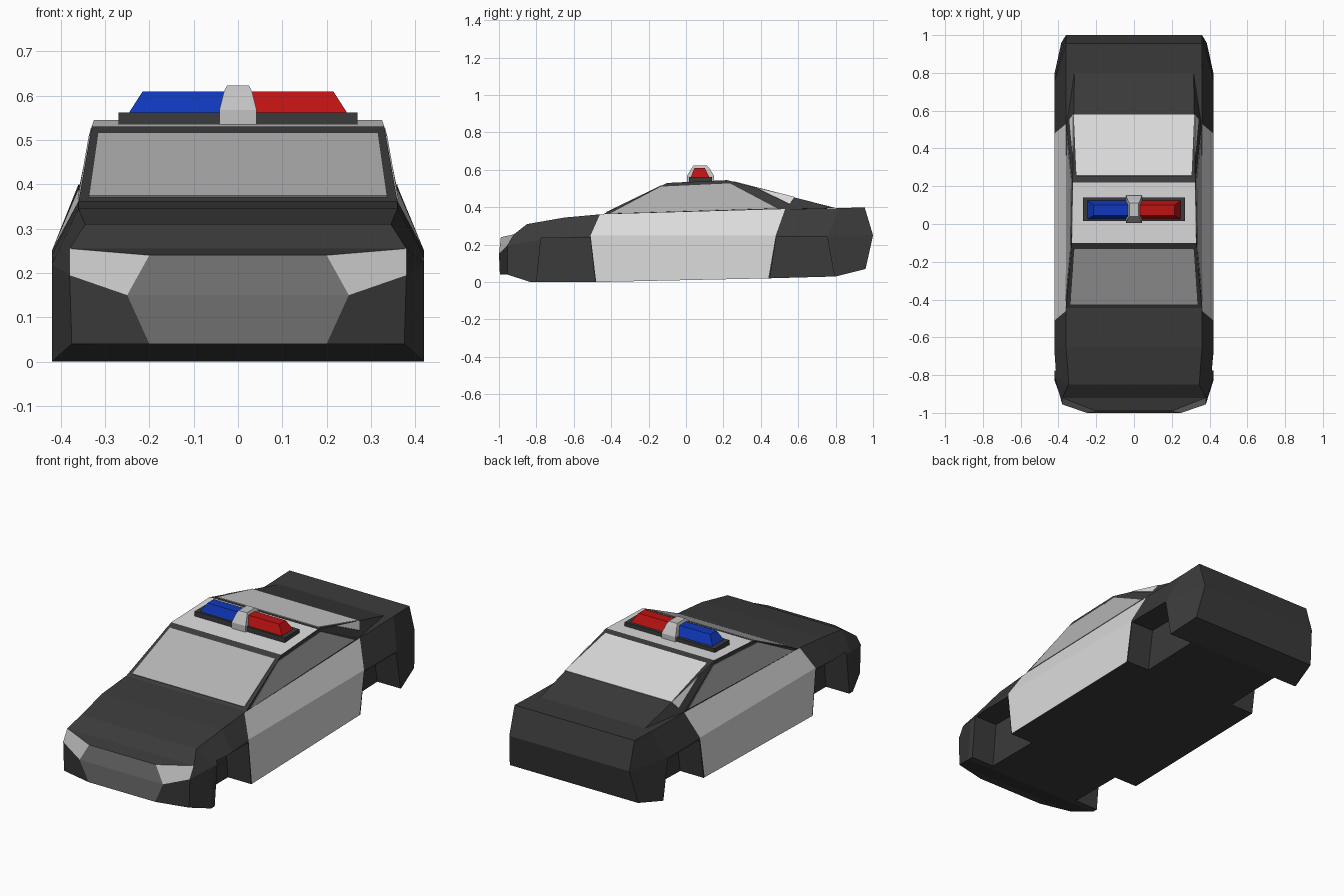
import bpy, bmesh
from mathutils import Vector as V

if "Cube" in bpy.data.objects:
    bpy.data.objects.remove(bpy.data.objects["Cube"])


def material(name, rgb):
    m = bpy.data.materials.new(name)
    m.diffuse_color = (*rgb, 1)
    m.use_nodes = True
    m.node_tree.nodes["Principled BSDF"].inputs["Base Color"].default_value = m.diffuse_color
    return m


DARK = material("black_paint", (.043, .043, .043))
WHITE = material("white_paint", (.72, .72, .72))
GLASS = material("grey_glass", (.45, .45, .45))
GRILLE = material("grille_grey", (.17, .17, .17))
LAMP = material("headlight_grey", (.54, .54, .54))
BLUE = material("blue_light", (.005, .04, .50))
RED = material("red_light", (.52, .006, .006))


def build(name, verts, faces, mats, indices=None):
    me = bpy.data.meshes.new(name)
    me.from_pydata([tuple(v) for v in verts], [], faces)
    for m in mats:
        me.materials.append(m)
    if indices:
        me.polygons.foreach_set("material_index", indices)
    bm = bmesh.new()
    bm.from_mesh(me)
    bmesh.ops.recalc_face_normals(bm, faces=bm.faces)
    bm.to_mesh(me)
    bm.free()
    ob = bpy.data.objects.new(name, me)
    bpy.context.collection.objects.link(ob)
    return ob


def loft(name, rings, mats, rule=lambda i, j: 0, cap=None):
    """Join closed rings of equal length; rule(i, j) gives the material."""
    n = len(rings[0])
    verts = [p for r in rings for p in r]
    faces, idx = [], []
    for i in range(len(rings) - 1):
        for j in range(n):
            k = (j + 1) % n
            faces.append((i*n + j, i*n + k, (i+1)*n + k, (i+1)*n + j))
            idx.append(rule(i, j))
    for base, mi in ((0, cap or 0), (len(verts) - n, 0)):
        if n == 6:      # bent end: lower and upper quads
            faces += [tuple(base + q for q in f) for f in ((0, 1, 4, 5), (1, 2, 3, 4))]
            idx += [mi, mi]
        else:
            faces.append(tuple(base + q for q in range(n)))
            idx.append(mi)
    return build(name, verts, faces, mats, idx)


def rect(x0, x1, y0, y1, z):
    return [(x0, y0, z), (x1, y0, z), (x1, y1, z), (x0, y1, z)]


# Lower body: half sections (bottom, widest, top edge), front to back
half = [
    [(.20, -.995, .04), (.25, -1, .15), (.20, -.99, .24)],
    [(.375, -.955, .04), (.38, -.955, .195), (.38, -.92, .255)],
    [(.42, -.83, 0), (.42, -.81, .22), (.345, -.85, .31)],
    [(.42, -.65, 0), (.42, -.65, .24), (.36, -.65, .345)],
    [(.42, -.48, 0), (.42, -.51, .25), (.36, -.46, .362)],
    [(.42, .44, .02), (.42, .48, .25), (.36, .53, .39)],
    [(.42, .80, .03), (.42, .76, .25), (.36, .82, .395)],
    [(.385, .96, .07), (.36, 1, .25), (.36, .955, .40)],
]
rings = [[(-x, y, z) for x, y, z in h] + h[::-1] for h in half]


def body_rule(i, j):
    if i == 4 and j in (0, 1, 3, 4):
        return 1        # white doors
    if i == 0 and j in (1, 3):
        return 3        # headlights
    return 0


body = loft("car_body", rings, [DARK, WHITE, GRILLE, LAMP], body_rule, cap=2)

# Wheel wells cut into each corner
wells = ((-.80, -.485, -.775, -.512, .235), (.445, .80, .483, .755, .24))
for n, (a, b, c, d, top) in enumerate(wells):
    for s in (-1, 1):
        x0, x1 = sorted((s * .28, s * .6))
        cutter = loft("wheel_well_cutter", [rect(x0, x1, a, b, -.005),
                                            rect(x0, x1, c, d, top)], [DARK])
        cutter.hide_render = True
        cutter.hide_set(True)
        mod = body.modifiers.new("wheel_well", 'BOOLEAN')
        mod.operation = 'DIFFERENCE'
        mod.solver = 'EXACT'
        mod.object = cutter

# Cabin shell
FRONT, ROOF_F, ROOF_R = V((.36, -.45, .36)), V((.33, -.10, .53)), V((.325, .22, .545))
TAIL, BELT = V((.315, .80, .396)), V((.356, .53, .39))
right = [FRONT, ROOF_F, ROOF_R, TAIL, BELT]


def flip(p):
    return V((-p.x, p.y, p.z))


build("cabin", right + [flip(p) for p in right],
      [(0, 5, 6, 1), (1, 6, 7, 2), (2, 7, 8, 3), (0, 1, 2, 4), (5, 9, 7, 6),
       (2, 3, 4), (7, 9, 8), (0, 4, 3, 8, 9, 5)],
      [DARK, WHITE], [0, 1, 0, 0, 0, 0, 0, 0])


def plate(name, pts, mat):
    """Thin pane lying just outside the shell."""
    pts = [V(p) for p in pts]
    mid = sum(pts, V()) / len(pts)
    nrm = (pts[1] - pts[0]).cross(pts[2] - pts[0]).normalized()
    if nrm.dot(mid - V((0, mid.y * .5, .2))) < 0:
        nrm = -nrm
    loft(name, [[p - nrm * .002 for p in pts], [p + nrm * .003 for p in pts]], [mat])


def on(quad, *uvs):
    a, b, c, d = quad
    return [a.lerp(b, u).lerp(d.lerp(c, u), v) for u, v in uvs]


# Windows
plate("windshield", on((flip(FRONT), FRONT, ROOF_F, flip(ROOF_F)),
                       (.03, .07), (.97, .07), (.975, .91), (.025, .91)), GLASS)
plate("rear_window", on((flip(TAIL), TAIL, ROOF_R, flip(ROOF_R)),
                        (0, .38), (1, .38), (.97, .94), (.03, .94)), WHITE)
side = on((FRONT, BELT, ROOF_R, ROOF_F), (.035, .03), (.965, .03), (.95, .89), (.02, .88))
corner = [ROOF_R.lerp(TAIL, .25), ROOF_R.lerp(TAIL, .62),
          ROOF_R * .16 + TAIL * .27 + BELT * .57]
for f, tag in ((lambda p: p, "right"), (flip, "left")):
    plate("side_window_" + tag, [f(p) for p in side], GLASS)
    plate("rear_window_corner_" + tag, [f(p) for p in corner], WHITE)

# Roof light bar
loft("light_bar_base", [rect(-.27, .27, .015, .14, .53),
                        rect(-.27, .27, .015, .14, .562)], [DARK])
for s, name, mat in ((-1, "blue_beacon", BLUE), (1, "red_beacon", RED)):
    low, high = sorted((s * .03, s * .247)), sorted((s * .03, s * .215))
    loft(name, [rect(*low, .025, .125, .56), rect(*high, .045, .10, .61)], [mat])
loft("light_bar_center", [rect(-.042, .042, .005, .15, .533),
                          rect(-.042, .042, .005, .15, .568),
                          rect(-.032, .032, .03, .125, .608),
                          rect(-.025, .025, .04, .112, .623)], [LAMP])
